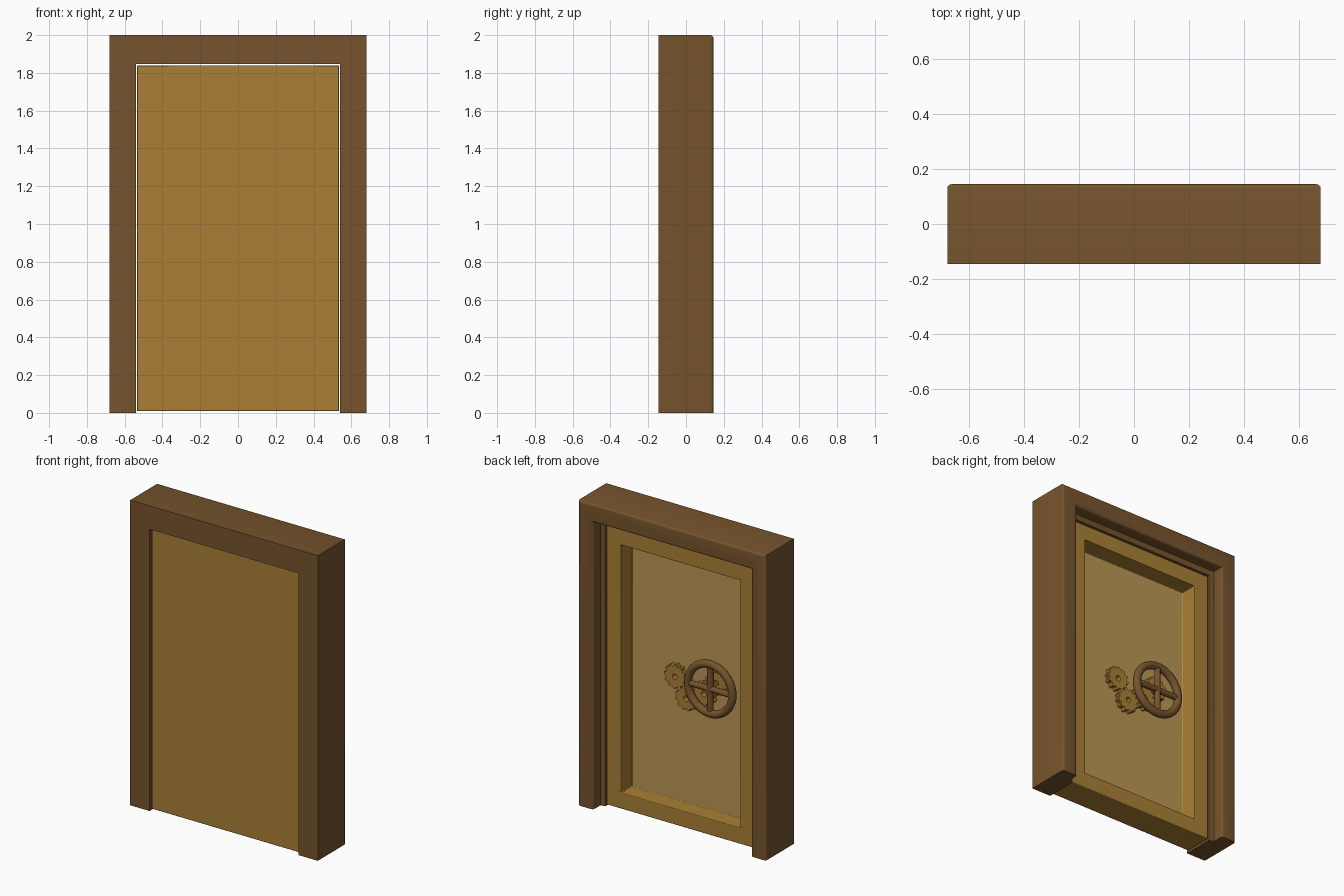
import bpy, bmesh
from math import pi, sin, cos, radians

if "Cube" in bpy.data.objects:
    bpy.data.objects.remove(bpy.data.objects["Cube"])


def material(name, rgb):
    m = bpy.data.materials.new(name)
    m.diffuse_color = (*rgb, 1)
    m.use_nodes = True
    m.node_tree.nodes["Principled BSDF"].inputs["Base Color"].default_value = m.diffuse_color
    return m


BROWN = material("brown_metal", (0.18, 0.088, 0.026))
GOLD = material("gold_metal", (0.40, 0.215, 0.035))
TAN = material("pale_gold", (0.50, 0.31, 0.09))


def finish(bm, name, *mats, bevel=0.0):
    bmesh.ops.recalc_face_normals(bm, faces=bm.faces)
    me = bpy.data.meshes.new(name)
    bm.to_mesh(me)
    bm.free()
    ob = bpy.data.objects.new(name, me)
    bpy.context.collection.objects.link(ob)
    for m in mats:
        me.materials.append(m)
    if bevel:
        mod = ob.modifiers.new("bevel", 'BEVEL')
        mod.width, mod.segments = bevel, 2
    smooth(ob)
    return ob


def smooth(ob):
    bpy.ops.object.select_all(action='DESELECT')
    ob.select_set(True)
    bpy.context.view_layer.objects.active = ob
    bpy.ops.object.shade_smooth_by_angle(angle=radians(40))


def arc(cx, cy, r, a0, a1, n=4):
    return [(cx + r * cos(radians(a0 + (a1 - a0) * i / n)),
             cy + r * sin(radians(a0 + (a1 - a0) * i / n))) for i in range(n + 1)]


# Door frame: rebated section (inset, y) swept up, across and down
section = [(0, -0.145), (0.14, -0.145), (0.14, 0.063), (0.108, 0.068)]
section += arc(0.093, 0.130, 0.015, 0, 90) + arc(0.015, 0.130, 0.015, 90, 180)
bm = bmesh.new()
rings = []
for side, top in ((-1, False), (-1, True), (1, True), (1, False)):
    rings.append([bm.verts.new((side * (0.68 - d), y, 2 - 1.1 * d if top else 0))
                  for d, y in section])
n = len(section)
for a, b in zip(rings, rings[1:]):
    for i in range(n):
        j = (i + 1) % n
        bm.faces.new((a[i], a[j], b[j], b[i]))
bm.faces.new(rings[0])
bm.faces.new(rings[-1])
finish(bm, "door_frame", BROWN)

# Door leaf: thick slab with a deep recessed panel in the back
bm = bmesh.new()
bmesh.ops.create_cube(bm, size=1)
for v in bm.verts:
    v.co = (v.co.x * 1.07, -0.037 + v.co.y * 0.186, 0.925 + v.co.z * 1.83)
back = max(bm.faces, key=lambda f: f.calc_center_median().y)
bmesh.ops.inset_region(bm, faces=[back], thickness=0.145)
panel = bmesh.ops.extrude_discrete_faces(bm, faces=[back])['faces'][0]
panel.material_index = 1
bmesh.ops.translate(bm, verts=panel.verts, vec=(0, -0.116, 0))
finish(bm, "door_leaf", GOLD, TAN, bevel=0.004)
PANEL_Y = -0.06


# Train of toothed gears lying against the panel
def gear(name, x, z, turn, r=0.08, teeth=12):
    bm = bmesh.new()
    outer, hole = [], []
    for i in range(teeth * 4):
        a = turn + 2 * pi * i / (teeth * 4)
        rad = r if i % 4 < 2 else r * 0.84
        for ring, q in ((outer, rad), (hole, 0.018)):
            ring.append(bm.verts.new((x + q * cos(a), PANEL_Y - 0.002, z + q * sin(a))))
    k = len(outer)
    faces = [bm.faces.new((outer[i], outer[(i + 1) % k], hole[(i + 1) % k], hole[i]))
             for i in range(k)]
    ext = bmesh.ops.extrude_face_region(bm, geom=faces)['geom']
    bmesh.ops.translate(bm, verts=[g for g in ext if isinstance(g, bmesh.types.BMVert)],
                        vec=(0, 0.035, 0))
    finish(bm, name, GOLD)


for i, (x, z) in enumerate(((0.10, 0.932), (0.02, 0.81), (-0.11, 0.875), (-0.20, 0.97))):
    gear(f"gear_{i + 1}", x, z, i * 0.2)

# Hand wheel: rim, two crossing spokes and axle
WX, WY, WZ = -0.18, 0.006, 0.94
bpy.ops.mesh.primitive_torus_add(location=(WX, WY, WZ), rotation=(pi / 2, 0, 0),
                                 major_radius=0.161, minor_radius=0.025,
                                 major_segments=48, minor_segments=16)
parts = [("wheel_rim", bpy.context.object)]


def rod(name, radius, depth, loc, rot):
    bpy.ops.mesh.primitive_cylinder_add(vertices=20, radius=radius, depth=depth,
                                        location=loc, rotation=rot)
    parts.append((name, bpy.context.object))


rod("wheel_spoke_upright", 0.019, 0.32, (WX, WY, WZ), (0, 0, 0))
rod("wheel_spoke_level", 0.019, 0.32, (WX, WY, WZ), (0, pi / 2, 0))
rod("wheel_axle", 0.02, WY - PANEL_Y + 0.012, (WX, (WY + PANEL_Y) / 2, WZ), (pi / 2, 0, 0))
for name, ob in parts:
    ob.name = name
    ob.data.materials.append(BROWN)
    smooth(ob)
